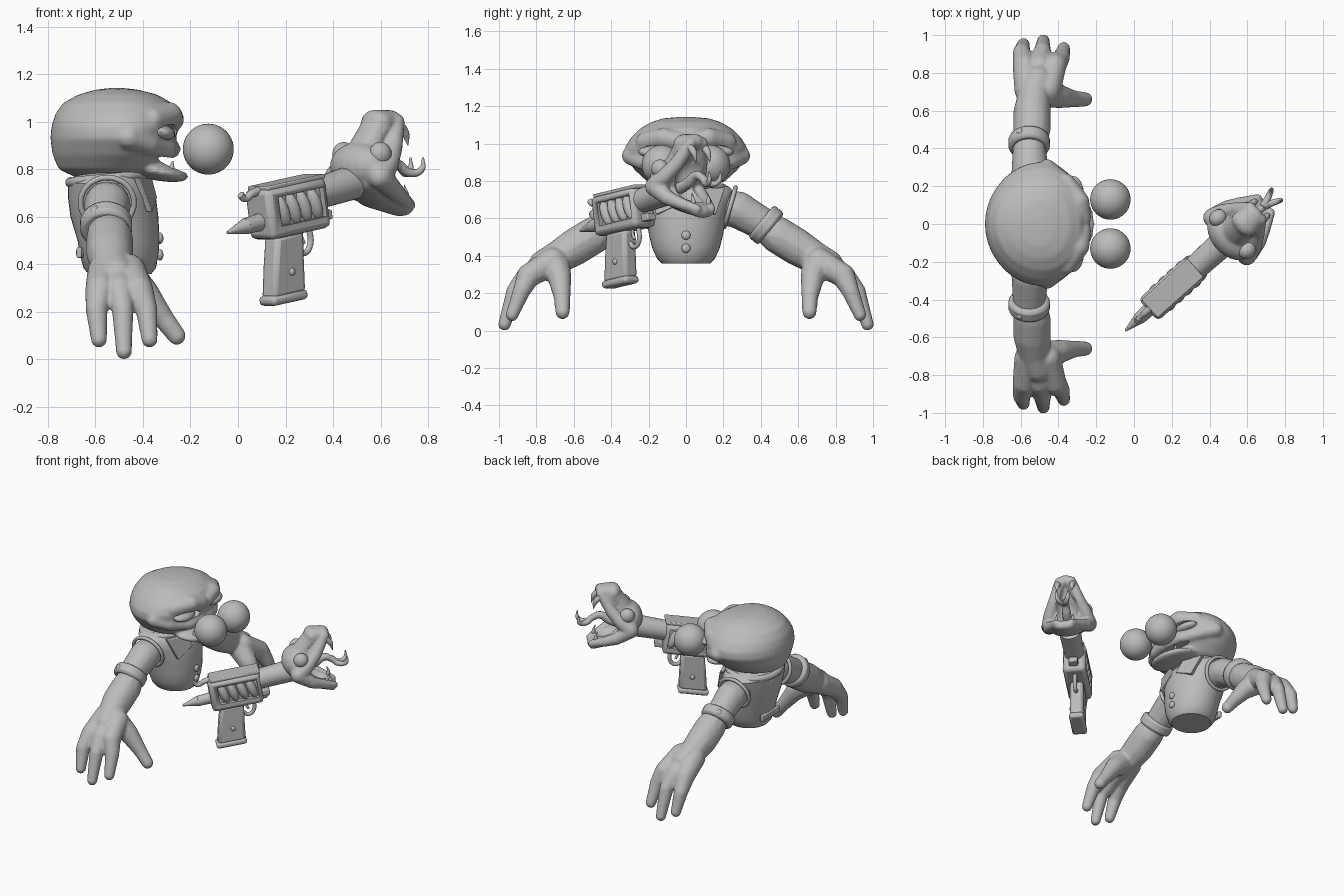
import bpy, bmesh, math
from mathutils import Matrix, Vector

if "Cube" in bpy.data.objects:
    bpy.data.objects.remove(bpy.data.objects["Cube"])

clay = bpy.data.materials.new("plain_grey")
clay.use_nodes = True
clay.diffuse_color = (0.5, 0.5, 0.5, 1)
clay.node_tree.nodes["Principled BSDF"].inputs["Base Color"].default_value = (0.5, 0.5, 0.5, 1)

# Frames for the gun: level for the creature head, pitched for the body
LEVEL = Matrix.Translation((0.21, -0.335, 0)) @ Matrix.Rotation(math.radians(42), 4, 'Z')
GUN = LEVEL @ Matrix.Translation((0, 0, 0.635)) @ Matrix.Rotation(math.radians(-9.3), 4, 'Y')
WORLD = Matrix.Identity(4)


def finish(name, bm, frame=WORLD, bevel=0):
    bmesh.ops.recalc_face_normals(bm, faces=bm.faces[:])
    me = bpy.data.meshes.new(name)
    bm.to_mesh(me)
    bm.free()
    me.materials.append(clay)
    ob = bpy.data.objects.new(name, me)
    bpy.context.collection.objects.link(ob)
    ob.matrix_world = frame
    bpy.ops.object.select_all(action='DESELECT')
    ob.select_set(True)
    bpy.context.view_layer.objects.active = ob
    bpy.ops.object.shade_smooth_by_angle(angle=math.radians(40))
    if bevel:
        mod = ob.modifiers.new("soft_edges", 'BEVEL')
        mod.width, mod.segments = bevel, 2
    return ob


def ball(bm, c, r, pitch=0, seg=20):
    m = Matrix.Translation(c) @ Matrix.Rotation(pitch, 4, 'Y') @ Matrix.Diagonal((*r, 1))
    bmesh.ops.create_uvsphere(bm, u_segments=seg, v_segments=seg // 2 + 2, radius=1, matrix=m)


def chain(bm, pts, wide=1.0):
    """Run of overlapping balls through (x, y, z, radius) points."""
    for a, b in zip(pts, pts[1:]):
        for i in range(9):
            p = [u + (v - u) * i / 8 for u, v in zip(a, b)]
            ball(bm, p[:3], (p[3], p[3] * wide, p[3]), seg=12)


def rod(bm, a, b, r1, r2, seg=20):
    a, b = Vector(a), Vector(b)
    turn = (b - a).to_track_quat('Z', 'Y').to_matrix().to_4x4()
    bmesh.ops.create_cone(bm, cap_ends=True, segments=seg, radius1=r1, radius2=r2,
                          depth=(b - a).length, matrix=Matrix.Translation((a + b) / 2) @ turn)


def box(bm, c, size):
    bmesh.ops.create_cube(bm, size=1, matrix=Matrix.Translation(c) @ Matrix.Diagonal((*size, 1)))


def prism(bm, pts, thick):
    """Closed outline of 3D points swept along a vector."""
    near = [bm.verts.new(p) for p in pts]
    far = [bm.verts.new(Vector(p) + Vector(thick)) for p in pts]
    bm.faces.new(near)
    bm.faces.new(far[::-1])
    for i in range(len(pts)):
        bm.faces.new((near[i - 1], near[i], far[i], far[i - 1]))


def loft(bm, rows, seg=40, skew=0):
    """Stack of ovals: (z, back x, front x, half width); skew narrows the back."""
    rings = []
    for z, back, front, w in rows:
        c, r = (back + front) / 2, (front - back) / 2
        rings.append([bm.verts.new((c + r * math.cos(t), w * math.sin(t) * (1 + skew * math.cos(t)), z))
                      for t in (2 * math.pi * i / seg for i in range(seg))])
    for lo, hi in zip(rings, rings[1:]):
        for i in range(seg):
            j = (i + 1) % seg
            bm.faces.new((lo[i], lo[j], hi[j], hi[i]))
    bm.faces.new(rings[0][::-1])
    bm.faces.new(rings[-1])


def melt(ob, voxel, rounds):
    mod = ob.modifiers.new("fuse", 'REMESH')
    mod.mode, mod.voxel_size, mod.use_smooth_shade = 'VOXEL', voxel, True
    mod = ob.modifiers.new("relax", 'SMOOTH')
    mod.factor, mod.iterations = 0.5, rounds


def carve(ob, cutter):
    mod = ob.modifiers.new("carve", 'BOOLEAN')
    mod.operation, mod.object, mod.solver = 'DIFFERENCE', cutter, 'EXACT'
    cutter.hide_render = True
    cutter.hide_set(True)


def tube(name, pts, r, frame=WORLD, closed=False):
    cu = bpy.data.curves.new(name, 'CURVE')
    cu.dimensions, cu.bevel_depth, cu.bevel_resolution, cu.use_fill_caps = '3D', r, 4, True
    sp = cu.splines.new('BEZIER')
    sp.bezier_points.add(len(pts) - 1)
    for bp, p in zip(sp.bezier_points, pts):
        bp.co, bp.radius = p[:3], p[3] if len(p) > 3 else 1
        bp.handle_left_type = bp.handle_right_type = 'AUTO'
    sp.use_cyclic_u = closed
    cu.materials.append(clay)
    ob = bpy.data.objects.new(name, cu)
    bpy.context.collection.objects.link(ob)
    ob.matrix_world = frame


# Head with brow, cheeks and jutting jaw
bm = bmesh.new()
loft(bm, [(0.765, -0.68, -0.4, 0.13), (0.8, -0.755, -0.33, 0.21), (0.86, -0.78, -0.28, 0.275),
          (0.93, -0.79, -0.26, 0.325), (0.98, -0.785, -0.25, 0.325), (1.03, -0.77, -0.25, 0.295),
          (1.08, -0.735, -0.28, 0.245), (1.115, -0.67, -0.34, 0.185), (1.135, -0.6, -0.42, 0.12),
          (1.142, -0.54, -0.48, 0.04)], skew=0.09)
ball(bm, (-0.35, 0, 0.795), (0.145, 0.18, 0.04), 0.2)
for s in (-1, 1):
    chain(bm, [(-0.275, s * 0.03, 1.01, 0.05), (-0.29, s * 0.12, 1.03, 0.055), (-0.36, s * 0.22, 1.01, 0.05)])
    chain(bm, [(-0.28, s * 0.02, 0.885, 0.04), (-0.3, s * 0.13, 0.885, 0.04), (-0.38, s * 0.24, 0.905, 0.045),
               (-0.46, s * 0.295, 0.935, 0.05)])
head = finish("head", bm)
melt(head, 0.011, 6)
bm = bmesh.new()
ball(bm, (-0.27, 0, 0.825), (0.135, 0.21, 0.02), 0.4)
for s in (-1, 1):
    ball(bm, (-0.27, s * 0.16, 0.957), (0.08, 0.1, 0.03), 0.2)
carve(head, finish("face_cutter", bm))
bm = bmesh.new()
for s in (-1, 1):
    ball(bm, (-0.325, s * 0.155, 0.957), (0.062, 0.1, 0.034), 0.2)
finish("eyelids", bm)
bm = bmesh.new()
for s in (-1, 1):
    for y in (0.04, 0.1):
        rod(bm, (-0.28, s * y, 0.8), (-0.275, s * y, 0.835), 0.014, 0.003, 10)
finish("head_teeth", bm)

# Vest, collar and buttons
bm = bmesh.new()
loft(bm, [(0.36, -0.63, -0.365, 0.13), (0.385, -0.65, -0.345, 0.155), (0.44, -0.665, -0.335, 0.18),
          (0.5, -0.675, -0.33, 0.195), (0.6, -0.705, -0.335, 0.215), (0.68, -0.715, -0.345, 0.24),
          (0.74, -0.715, -0.37, 0.255), (0.77, -0.69, -0.4, 0.23), (0.79, -0.64, -0.44, 0.16)])
finish("vest", bm)
ring = [2 * math.pi * i / 16 for i in range(16)]
tube("collar", [(-0.55 + 0.155 * math.cos(t), 0.2 * math.sin(t), 0.76 + 0.015 * math.cos(t)) for t in ring],
     0.022, closed=True)
bm = bmesh.new()
for s in (-1, 1):
    prism(bm, [(-0.365, s * 0.015, 0.68), (-0.385, s * 0.06, 0.76), (-0.44, s * 0.2, 0.765),
               (-0.385, s * 0.15, 0.62)], (0.025, s * 0.01, 0))
finish("collar_flaps", bm, bevel=0.004)
bm = bmesh.new()
for z in (0.44, 0.51):
    ball(bm, (-0.328, 0, z), (0.014, 0.024, 0.024))
for s in (-1, 1):
    ball(bm, (-0.662, s * 0.06, 0.45), (0.02, 0.024, 0.024))
finish("vest_buttons", bm)
bm = bmesh.new()
box(bm, (-0.668, 0, 0.45), (0.022, 0.2, 0.045))
finish("back_strap", bm, bevel=0.006)

# Arms, hands and loose eyeballs
for s, side in ((1, "left"), (-1, "right")):
    P = lambda *rows: [(x, s * y, z, r) for x, y, z, r in rows]
    bm = bmesh.new()
    ball(bm, (-0.125, s * 0.13, 0.885), (0.107,) * 3, seg=40)
    finish(side + "_eyeball", bm)

    bm = bmesh.new()
    chain(bm, P((-0.55, 0.19, 0.66, 0.095), (-0.55, 0.28, 0.645, 0.1), (-0.555, 0.42, 0.565, 0.088)))
    melt(finish(side + "_sleeve", bm), 0.01, 4)
    tube(side + "_armhole_trim", [(-0.55 + 0.112 * math.cos(t), s * (0.235 + 0.03 * math.sin(t)),
                                   0.66 + 0.105 * math.sin(t)) for t in ring], 0.012, closed=True)

    a, b = Vector((-0.555, s * 0.4, 0.588)), Vector((-0.555, s * 0.457, 0.541))
    bm = bmesh.new()
    rod(bm, a, b, 0.11, 0.11, 32)
    finish(side + "_cuff", bm, bevel=0.018)
    bm = bmesh.new()
    ball(bm, (-0.6, s * 0.485, 0.62), (0.024, 0.024, 0.028))
    finish(side + "_cuff_button", bm)

    bm = bmesh.new()
    chain(bm, P((-0.55, 0.42, 0.56, 0.08), (-0.54, 0.5, 0.505, 0.1), (-0.54, 0.59, 0.45, 0.1),
                (-0.53, 0.68, 0.395, 0.088), (-0.51, 0.76, 0.35, 0.083)))
    for x0, x1, x2, x3, y2, y3, z3 in ((-0.56, -0.58, -0.595, -0.585, 0.91, 0.95, 0.085),
                                       (-0.51, -0.5, -0.485, -0.48, 0.915, 0.97, 0.035),
                                       (-0.46, -0.42, -0.385, -0.372, 0.88, 0.93, 0.085)):
        chain(bm, P((x0, 0.71, 0.37, 0.075), (x1, 0.84, 0.295, 0.064), (x2, y2, 0.21, 0.047),
                    (x3, y3, z3, 0.035)))
    chain(bm, P((-0.47, 0.7, 0.35, 0.082), (-0.395, 0.675, 0.28, 0.063), (-0.315, 0.662, 0.175, 0.045),
                (-0.258, 0.66, 0.1, 0.039)))
    melt(finish(side + "_arm_and_hand", bm), 0.009, 4)

# Gun body with ribbed side windows
bm = bmesh.new()
box(bm, (0, 0, 0), (0.34, 0.155, 0.215))
body = finish("gun_body", bm, GUN, bevel=0.025)
bm = bmesh.new()
for s in (-1, 1):
    box(bm, (0.015, s * 0.085, 0.005), (0.26, 0.07, 0.125))
carve(body, finish("window_cutter", bm, GUN))
bm = bmesh.new()
for s in (-1, 1):
    for i in range(4):
        ball(bm, (-0.08 + 0.062 * i, s * 0.048, 0.005), (0.03, 0.036, 0.075), -0.25)
finish("gun_ribs", bm, GUN)
bm = bmesh.new()
box(bm, (0.01, 0, 0.11), (0.33, 0.13, 0.02))
box(bm, (0.19, 0, -0.06), (0.06, 0.06, 0.04))
finish("gun_rails", bm, GUN, bevel=0.006)
tube("gun_hammer", [(-0.14, 0, 0.1, 1), (-0.19, 0, 0.095, 0.9), (-0.235, 0, 0.08, 0.7), (-0.255, 0, 0.1, 0.8)],
     0.02, GUN)
bm = bmesh.new()
rod(bm, (-0.15, 0, -0.03), (-0.25, 0, -0.035), 0.038, 0.034)
rod(bm, (-0.25, 0, -0.035), (-0.355, 0, -0.045), 0.034, 0.006)
finish("gun_spike", bm, GUN)

# Grip, butt plate, rivets and trigger
bm = bmesh.new()
prism(bm, [(u, -0.045, w) for u, w in ((-0.115, -0.1), (0.04, -0.1), (0.025, -0.22), (0.01, -0.36),
                                       (-0.175, -0.36), (-0.145, -0.22))], (0, 0.09, 0))
finish("gun_grip", bm, GUN, bevel=0.02)
bm = bmesh.new()
box(bm, (-0.085, 0, -0.366), (0.2, 0.1, 0.042))
finish("butt_plate", bm, GUN, bevel=0.016)
bm = bmesh.new()
for s in (-1, 1):
    ball(bm, (-0.06, s * 0.045, -0.26), (0.016, 0.012, 0.016))
finish("grip_rivets", bm, GUN)
tube("trigger_guard", [(0.02, 0, -0.17), (0.06, 0, -0.2), (0.1, 0, -0.17), (0.105, 0, -0.1)], 0.013, GUN)
tube("trigger", [(0.06, 0, -0.1), (0.055, 0, -0.13), (0.065, 0, -0.16)], 0.009, GUN)
bm = bmesh.new()
rod(bm, (0.16, 0, 0.035), (0.38, 0, 0.05), 0.066, 0.073, 28)
finish("gun_neck", bm, GUN)

# Gaping creature head: blunt snout, broad jaw hinges
bm = bmesh.new()
ball(bm, (0.405, 0, 0.815), (0.1, 0.15, 0.1), -0.2)
chain(bm, [(0.42, 0, 0.86, 0.065), (0.47, 0, 0.94, 0.056), (0.51, 0, 0.99, 0.058)], 1.35)
chain(bm, [(0.5, 0, 1.0, 0.052), (0.575, 0, 1.01, 0.04)], 1.5)
chain(bm, [(0.4, 0, 0.76, 0.06), (0.5, 0, 0.685, 0.05), (0.635, 0, 0.635, 0.033)], 2.3)
for s in (-1, 1):
    chain(bm, [(0.58, s * 0.04, 1.0, 0.035), (0.52, s * 0.085, 0.89, 0.04), (0.46, s * 0.12, 0.82, 0.045),
               (0.4, s * 0.135, 0.77, 0.053), (0.49, s * 0.125, 0.71, 0.04), (0.56, s * 0.095, 0.68, 0.033),
               (0.645, s * 0.05, 0.65, 0.025)])
creature = finish("creature_head", bm, LEVEL)
melt(creature, 0.009, 4)
bm = bmesh.new()
ball(bm, (0.56, 0, 0.8), (0.12, 0.085, 0.125), 0.15)
carve(creature, finish("throat_cutter", bm, LEVEL))
bm = bmesh.new()
for s in (-1, 1):
    ball(bm, (0.42, s * 0.115, 0.865), (0.05, 0.045, 0.05))
finish("creature_eyes", bm, LEVEL)
for s, side in ((1, "left"), (-1, "right")):
    tube(side + "_upper_fang", [(0.585, s * 0.05, 0.985, 1), (0.62, s * 0.05, 0.95, 0.8),
                                (0.635, s * 0.05, 0.9, 0.1)], 0.022, LEVEL)
    tube(side + "_lower_fang", [(0.61, s * 0.055, 0.65, 1), (0.62, s * 0.055, 0.69, 0.7),
                                (0.61, s * 0.055, 0.735, 0.1)], 0.018, LEVEL)
    tube(side + "_tongue_fork", [(0.63, 0, 0.82, 1), (0.68, s * 0.015, 0.785, 0.9), (0.725, s * 0.035, 0.8, 0.7),
                                 (0.73, s * 0.04, 0.85, 0.2)], 0.02, LEVEL)
tube("tongue", [(0.42, 0, 0.75, 1.6), (0.52, 0, 0.79, 1.5), (0.59, 0, 0.83, 1.2), (0.64, 0, 0.81, 1)], 0.02, LEVEL)
